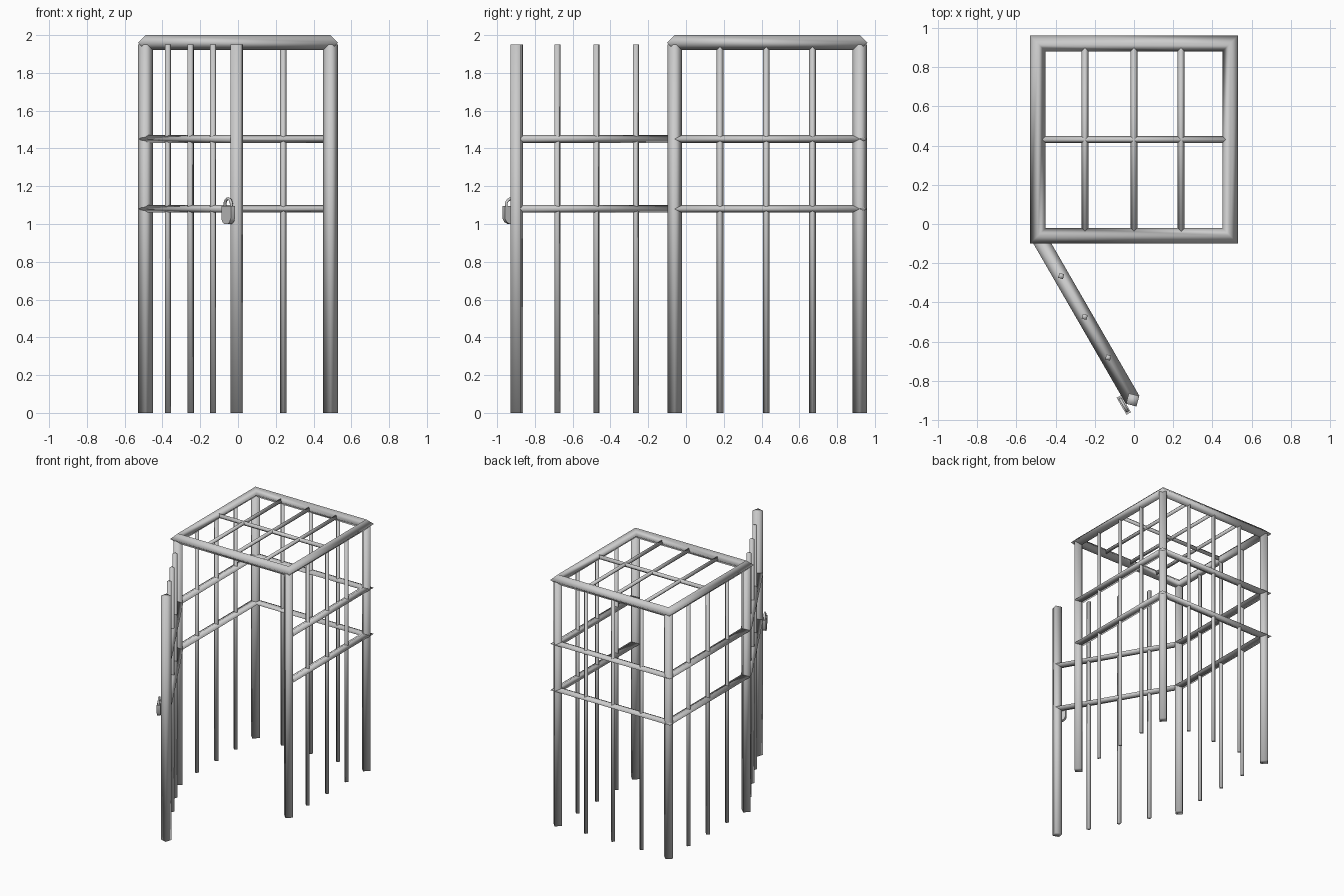
import bpy, bmesh, math
from mathutils import Vector, Matrix

if "Cube" in bpy.data.objects:
    bpy.data.objects.remove(bpy.data.objects["Cube"])

TOP = 1.95
X, YF, YB = 0.49, -0.06, 0.92
HINGE = Vector((-X, YF, 0))
ANG = math.radians(-60)
DIR = Vector((math.cos(ANG), math.sin(ANG), 0))
THICK, THIN = 0.039, 0.018


def finish(name, bm, angle=180):
    bmesh.ops.recalc_face_normals(bm, faces=bm.faces)
    me = bpy.data.meshes.new(name)
    bm.to_mesh(me)
    bm.free()
    ob = bpy.data.objects.new(name, me)
    bpy.context.collection.objects.link(ob)
    bpy.ops.object.select_all(action='DESELECT')
    ob.select_set(True)
    bpy.context.view_layer.objects.active = ob
    bpy.ops.object.shade_smooth_by_angle(angle=math.radians(angle))
    return ob


def upright(name, x, y, r, rot=0.0):
    """Vertical four-sided bar standing on the floor."""
    bm = bmesh.new()
    m = Matrix.Translation((x, y, TOP / 2)) @ Matrix.Rotation(rot, 4, 'Z')
    bmesh.ops.create_cone(bm, cap_ends=True, segments=4, radius1=r, radius2=r,
                          depth=TOP, matrix=m)
    return finish(name, bm)


def rail(name, pts, z, hw, hh, closed=False):
    """Horizontal bar with a diamond section and mitred corners."""
    bm = bmesh.new()
    pts = [Vector((p[0], p[1], z)) for p in pts]
    n = len(pts)
    rings = []
    for i, p in enumerate(pts):
        d1 = (p - pts[i - 1]).normalized() if closed or i > 0 else None
        d2 = (pts[(i + 1) % n] - p).normalized() if closed or i < n - 1 else None
        d1, d2 = d1 or d2, d2 or d1
        n1, n2 = Vector((-d1.y, d1.x, 0)), Vector((-d2.y, d2.x, 0))
        side = (n1 + n2) / (1 + n1.dot(n2)) * hw
        up = Vector((0, 0, hh))
        rings.append([bm.verts.new(p + o) for o in (side, up, -side, -up)])
    for i in range(n if closed else n - 1):
        a, b = rings[i], rings[(i + 1) % n]
        for k in range(4):
            bm.faces.new((a[k], a[(k + 1) % 4], b[(k + 1) % 4], b[k]))
    if not closed:
        bm.faces.new(rings[0])
        bm.faces.new(rings[-1])
    return finish(name, bm)


# corner posts and top frame
for x in (-X, X):
    for y in (YF, YB):
        upright("corner_post", x, y, THICK)
rail("top_frame", [(-X, YF), (X, YF), (X, YB), (-X, YB)], 1.96, 0.04, 0.04, True)

# thin upright bars on both sides and the back
for y in (0.18, 0.425, 0.67):
    for x in (-X, X):
        upright("side_bar", x, y, THIN)
for x in (-0.25, 0, 0.24):
    upright("back_bar", x, YB, THIN)
    rail("roof_bar", [(x, YF), (x, YB)], 1.96, THIN, THIN)
rail("roof_cross_bar", [(-X, 0.43), (X, 0.43)], 1.96, THIN, THIN)

# flattened rails round three sides, and across the open door
door_end = HINGE + DIR * 0.966
for z in (1.08, 1.45):
    rail("cage_rail", [(X, YF), (X, YB), (-X, YB), (-X, YF)], z, 0.04, 0.02)
    rail("door_rail", [HINGE, door_end], z, 0.04, 0.02)

# door uprights
for d in (0.237, 0.477, 0.717):
    p = HINGE + DIR * d
    upright("door_bar", p.x, p.y, THIN, ANG)
upright("door_post", door_end.x, door_end.y, THICK, ANG)

# padlock: local x along the door, y through the door, z up
lock_m = (Matrix.Translation(door_end + Vector((0, 0, 1.045)))
          @ Matrix.Rotation(ANG, 4, 'Z') @ Matrix.Translation((0, -0.052, 0)))
outline = [(-0.05, 0.05), (-0.05, -0.015), (-0.038, -0.035), (-0.018, -0.045),
           (0.018, -0.045), (0.038, -0.035), (0.05, -0.015), (0.05, 0.05)]
bm = bmesh.new()
face = bm.faces.new([bm.verts.new((x, -0.013, z)) for x, z in outline])
ext = bmesh.ops.extrude_face_region(bm, geom=[face])
bmesh.ops.translate(bm, vec=(0, 0.026, 0),
                    verts=[v for v in ext['geom'] if isinstance(v, bmesh.types.BMVert)])
bmesh.ops.transform(bm, matrix=lock_m, verts=bm.verts)
finish("padlock_body", bm, 35)

# padlock shackle: arch swept with a round section
arch = [(-0.034, 0.04)] + [(-0.034 * math.cos(t), 0.058 + 0.031 * math.sin(t))
        for t in [math.pi * i / 8 for i in range(9)]] + [(0.034, 0.04)]
cu = bpy.data.curves.new("padlock_shackle", 'CURVE')
cu.dimensions = '3D'
cu.bevel_depth = 0.008
cu.bevel_resolution = 1
sp = cu.splines.new('POLY')
sp.points.add(len(arch) - 1)
for pt, (x, z) in zip(sp.points, arch):
    pt.co = (x, 0, z, 1)
shackle = bpy.data.objects.new("padlock_shackle", cu)
shackle.matrix_world = lock_m
bpy.context.collection.objects.link(shackle)
